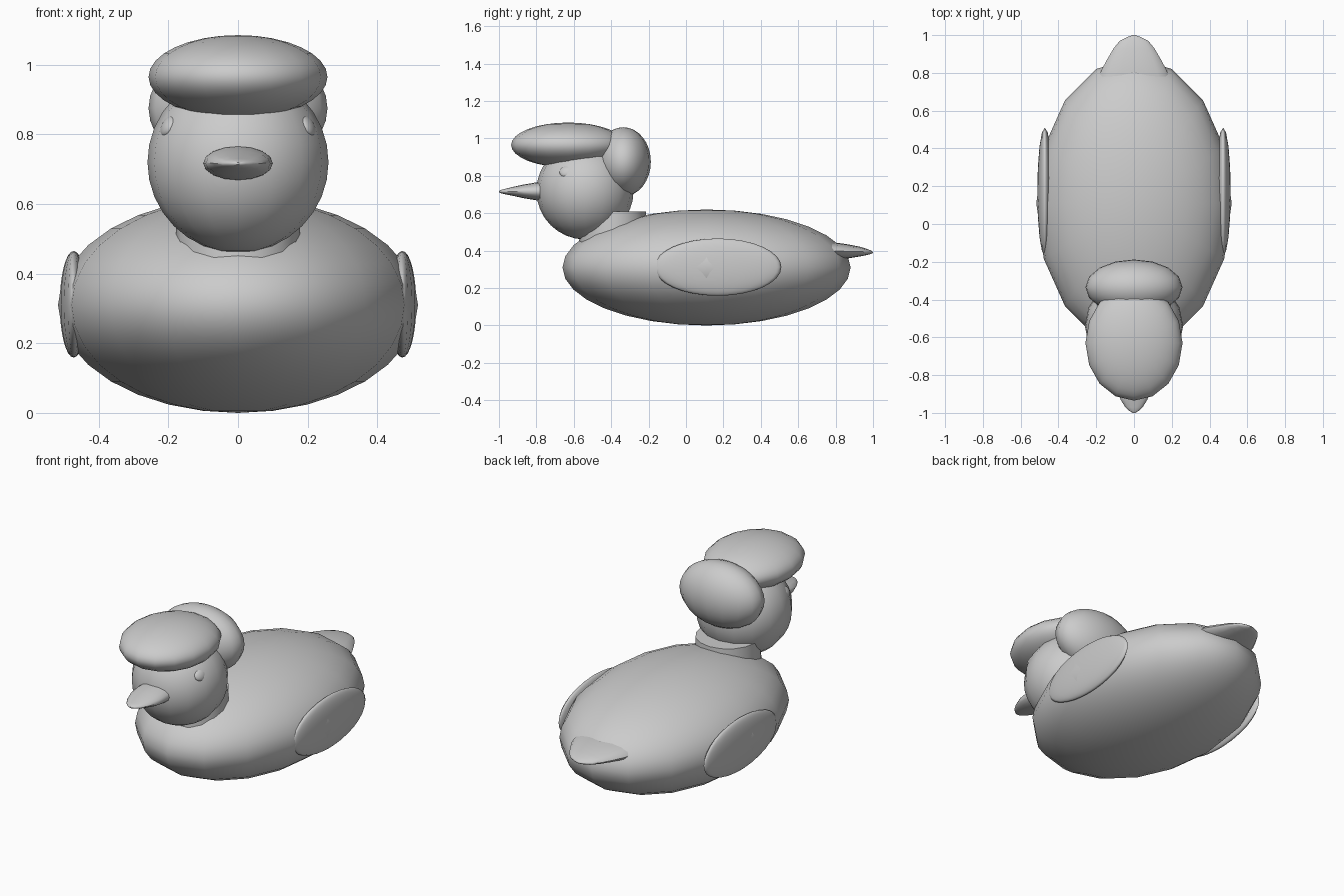
import bpy, bmesh, math
from math import radians

cube = bpy.data.objects.get("Cube")
if cube:
    bpy.data.objects.remove(cube, do_unlink=True)

GREY = (0.6, 0.6, 0.6, 1)
grey = bpy.data.materials.new("plain grey")
grey.diffuse_color = GREY
grey.use_nodes = True
grey.node_tree.nodes["Principled BSDF"].inputs["Base Color"].default_value = GREY


def finish(name, bm, smooth_angle=40):
    """Turn a bmesh into a smooth-shaded grey object."""
    bmesh.ops.recalc_face_normals(bm, faces=bm.faces)
    mesh = bpy.data.meshes.new(name)
    bm.to_mesh(mesh)
    bm.free()
    mesh.materials.append(grey)
    obj = bpy.data.objects.new(name, mesh)
    bpy.context.collection.objects.link(obj)
    bpy.ops.object.select_all(action='DESELECT')
    obj.select_set(True)
    bpy.context.view_layer.objects.active = obj
    bpy.ops.object.shade_smooth_by_angle(angle=radians(smooth_angle))
    return obj


def ellipsoid(name, centre, radii, rotation=(0, 0, 0)):
    bm = bmesh.new()
    bmesh.ops.create_uvsphere(bm, u_segments=16, v_segments=16, radius=1)
    obj = finish(name, bm)
    obj.location = centre
    obj.scale = radii
    obj.rotation_euler = [radians(a) for a in rotation]
    return obj


def loft(name, stations, sides=16):
    """Skin elliptical sections given as (y, z, half width, half height)."""
    bm = bmesh.new()
    rings = []
    for y, z, w, h in stations:
        angles = [2 * math.pi * i / sides for i in range(sides)]
        rings.append([bm.verts.new((w * math.cos(a), y, z + h * math.sin(a)))
                      for a in angles])
    for a, b in zip(rings, rings[1:]):
        for i in range(sides):
            j = (i + 1) % sides
            bm.faces.new((a[i], a[j], b[j], b[i]))
    bm.faces.new(rings[0])
    bm.faces.new(rings[-1])
    return finish(name, bm, 50)


# Body and head
ellipsoid("body", (0, 0.11, 0.31), (0.517, 0.77, 0.31))
ellipsoid("head", (0, -0.54, 0.72), (0.26, 0.26, 0.26))

# Short neck collar between head and body
bm = bmesh.new()
bmesh.ops.create_cone(bm, cap_ends=True, segments=16,
                      radius1=0.185, radius2=0.175, depth=0.26)
neck = finish("neck", bm)
neck.location = (0, -0.39, 0.48)

# Cap over the brow and round tuft behind it
ellipsoid("cap", (0, -0.63, 0.965), (0.257, 0.305, 0.12))
ellipsoid("back_tuft", (0, -0.335, 0.875), (0.257, 0.147, 0.185))

# Wings and eyes, mirrored
for side, s in (("left", 1), ("right", -1)):
    ellipsoid(side + "_wing", (s * 0.472, 0.17, 0.312), (0.04, 0.34, 0.153))
    ellipsoid(side + "_eye", (s * 0.2, -0.637, 0.823), (0.018, 0.04, 0.033),
              (12, s * -28, s * -15))

# Flattened bill and tail
loft("beak", [(-0.74, 0.717, 0.1, 0.05), (-0.80, 0.717, 0.1, 0.048),
              (-0.87, 0.717, 0.093, 0.036), (-0.93, 0.717, 0.071, 0.023),
              (-0.97, 0.716, 0.046, 0.014), (-0.99, 0.716, 0.024, 0.009),
              (-1.0, 0.716, 0.006, 0.003)])
loft("tail", [(0.74, 0.4, 0.19, 0.046), (0.81, 0.398, 0.175, 0.044),
              (0.87, 0.396, 0.143, 0.037), (0.93, 0.395, 0.108, 0.026),
              (0.97, 0.393, 0.075, 0.016), (0.99, 0.391, 0.035, 0.009),
              (1.0, 0.39, 0.008, 0.003)])
